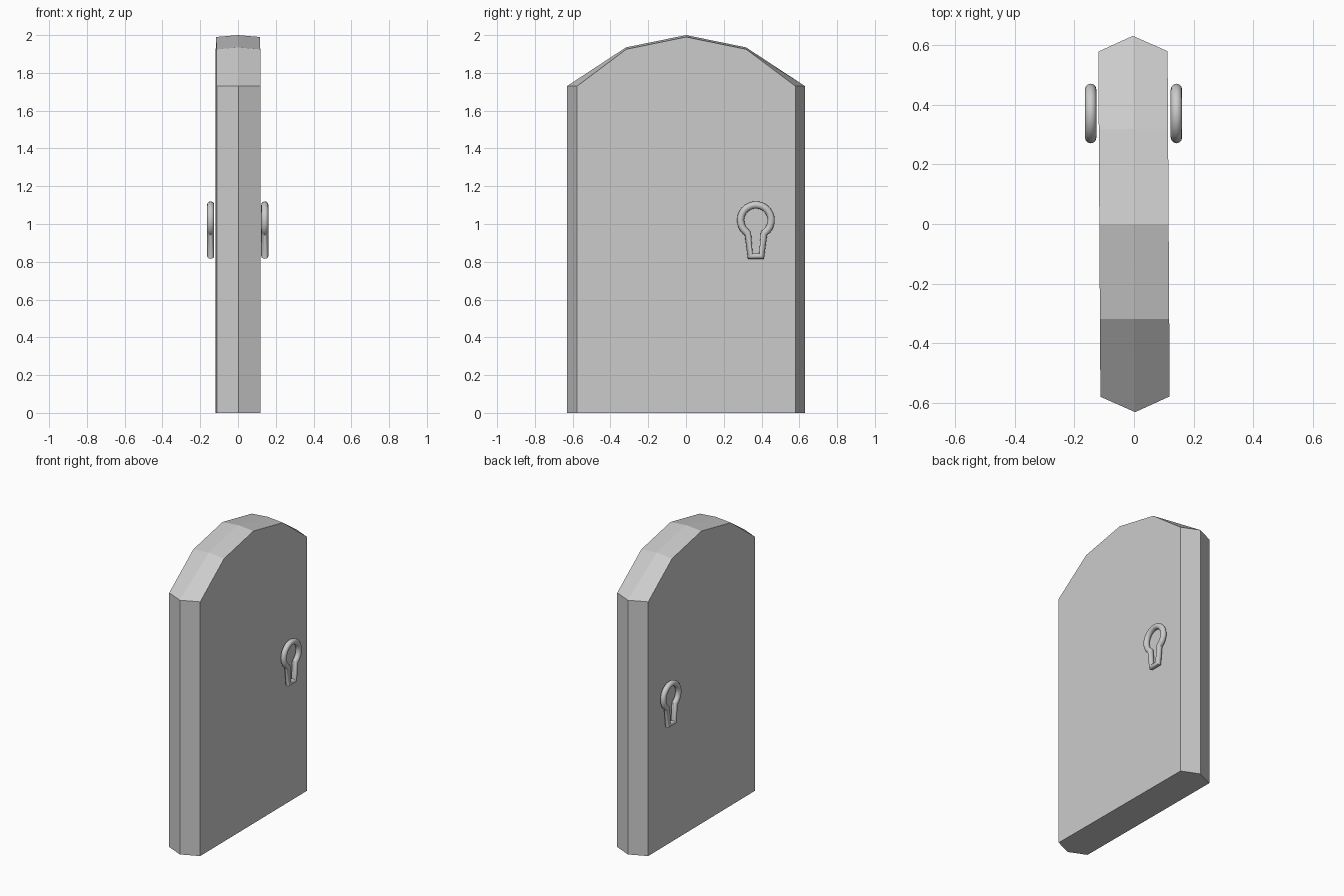
import bpy, bmesh, math

if "Cube" in bpy.data.objects:
    bpy.data.objects.remove(bpy.data.objects["Cube"])

# Door slab: two faces and a raised middle ridge, joined into one low-poly solid
def profile(half_width, lift):
    right = [(half_width, 0), (half_width, 1.73), (0.318, 1.925 + lift)]
    return right + [(0, 1.99 + lift)] + [(-y, z) for y, z in reversed(right)]

bm = bmesh.new()
layers = [(-0.116, profile(0.578, 0)), (0, profile(0.63, 0.01)), (0.116, profile(0.578, 0))]
rings = [[bm.verts.new((x, y, z)) for y, z in pts] for x, pts in layers]
for a, b in zip(rings, rings[1:]):
    n = len(a)
    for i in range(n - 1):
        bm.faces.new((a[i], a[i + 1], b[i + 1], b[i]))
bm.faces.new(rings[0])
bm.faces.new(rings[2])
# underside
bm.faces.new([r[0] for r in rings] + [r[-1] for r in reversed(rings)])
bmesh.ops.recalc_face_normals(bm, faces=bm.faces)
mesh = bpy.data.meshes.new("door_slab")
bm.to_mesh(mesh)
bm.free()
door = bpy.data.objects.new("door_slab", mesh)
door.rotation_euler.z = math.radians(0.35)
bpy.context.collection.objects.link(door)

# Ring pull: keyhole-shaped closed tube, one on each side of the door
def ring_pull(name, x):
    cy, cz, r = 0.37, 1.02, 0.081
    path = []
    for i in range(25):
        a = math.radians(-58 + 296 * i / 24)
        path.append((x, cy + r * math.cos(a), cz + r * math.sin(a)))
    path += [(x, cy - 0.03, 0.83), (x, cy + 0.03, 0.83)]
    curve = bpy.data.curves.new(name, 'CURVE')
    curve.dimensions = '3D'
    curve.bevel_depth = 0.019
    curve.bevel_resolution = 4
    spline = curve.splines.new('POLY')
    spline.points.add(len(path) - 1)
    for p, co in zip(spline.points, path):
        p.co = (*co, 1)
    spline.use_cyclic_u = True
    obj = bpy.data.objects.new(name, curve)
    bpy.context.collection.objects.link(obj)
    bpy.ops.object.select_all(action='DESELECT')
    obj.select_set(True)
    bpy.context.view_layer.objects.active = obj
    bpy.ops.object.convert(target='MESH')
    bpy.ops.object.shade_smooth_by_angle(angle=math.radians(40))

ring_pull("ring_pull_left", -0.145)
ring_pull("ring_pull_right", 0.142)
